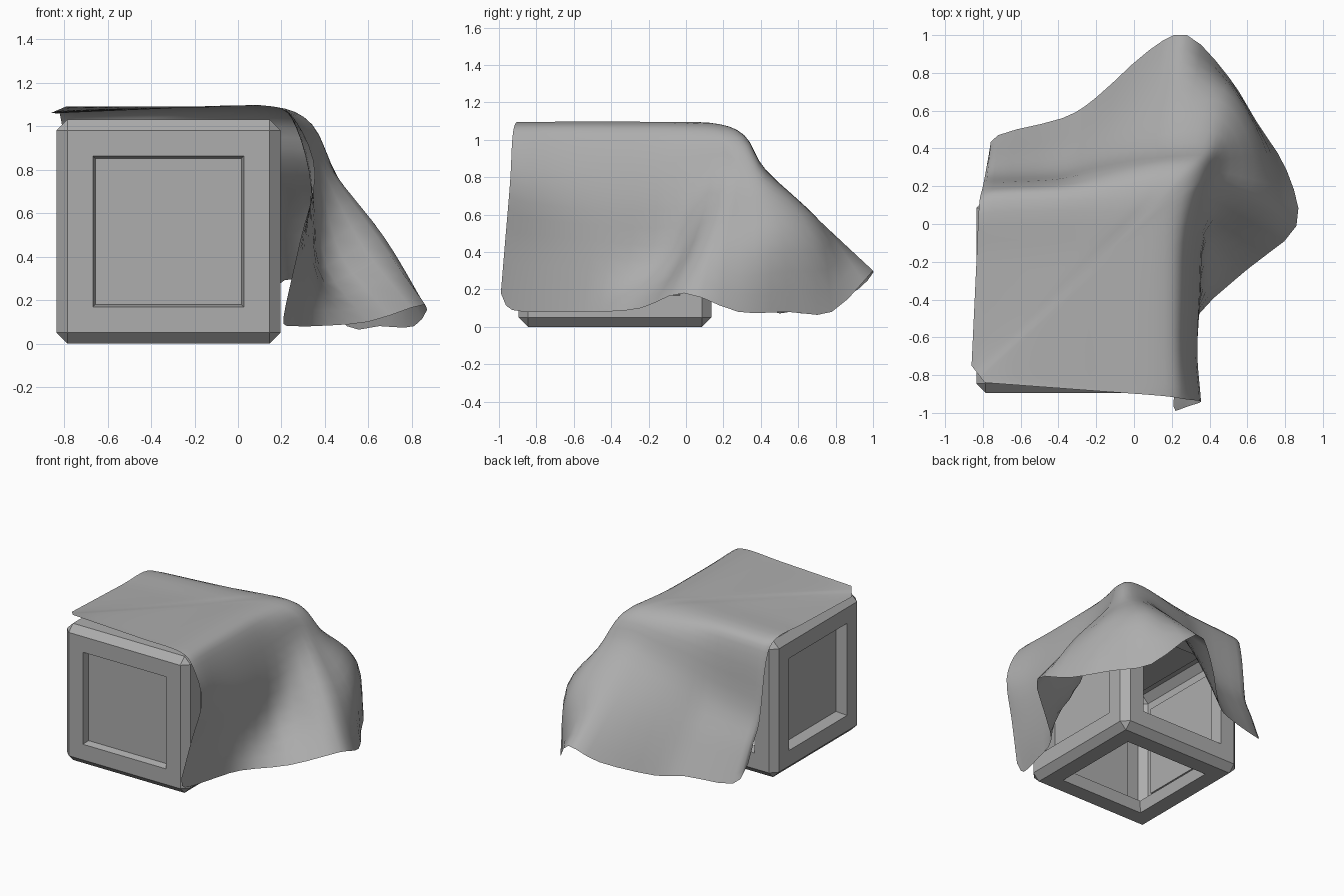
import bpy, bmesh
from mathutils import Vector

old = bpy.data.objects.get("Cube")
if old:
    bpy.data.objects.remove(old, do_unlink=True)


def make_material(name, value):
    mat = bpy.data.materials.new(name)
    mat.use_nodes = True
    color = (value, value, value, 1)
    mat.diffuse_color = color
    mat.node_tree.nodes["Principled BSDF"].inputs["Base Color"].default_value = color
    return mat


def add_object(name, bm, mat, smooth):
    mesh = bpy.data.meshes.new(name)
    bm.to_mesh(mesh)
    bm.free()
    mesh.materials.append(mat)
    for face in mesh.polygons:
        face.use_smooth = smooth
    obj = bpy.data.objects.new(name, mesh)
    bpy.context.scene.collection.objects.link(obj)
    return obj


def catmull(points, steps):
    """Smooth curve through all the points."""
    padded = [2 * points[0] - points[1]] + points + [2 * points[-1] - points[-2]]
    curve = []
    for a, b, c, d in zip(padded, padded[1:], padded[2:], padded[3:]):
        for k in range(steps):
            t = k / steps
            curve.append(0.5 * (2 * b + (c - a) * t + (2 * a - 5 * b + 4 * c - d) * t ** 2
                                + (3 * b - a - 3 * c + d) * t ** 3))
    return curve + [points[-1].copy()]


def between(a, b, across, down):
    """Point between a and b with separate sideways and vertical progress."""
    point = a.lerp(b, across)
    point.z = a.z + (b.z - a.z) * down
    return point


grey = make_material("plain grey", 0.42)

# Crate: chamfered hollow cube with a framed recess on every side
bm = bmesh.new()
bmesh.ops.create_cube(bm, size=1.03)
bmesh.ops.bevel(bm, geom=bm.edges[:], offset=0.05, segments=1, affect='EDGES')
sides = [f for f in bm.faces if f.calc_area() > 0.5]
bmesh.ops.inset_individual(bm, faces=sides, thickness=0.118, use_even_offset=True)
for side in sides:
    depth = 0.05 if side.normal.y < -0.9 else 0.085
    bmesh.ops.inset_individual(bm, faces=[side], thickness=0.012, depth=-depth,
                               use_even_offset=True)
# The back and the underside are open frames
bm.normal_update()
openings = [f for f in sides if f.normal.y > 0.9 or f.normal.z < -0.9]
bmesh.ops.delete(bm, geom=openings, context='FACES_ONLY')
bmesh.ops.translate(bm, verts=bm.verts[:], vec=(-0.32, -0.38, 0.515))
add_object("crate", bm, grey, False)

# Cloth stations: rim x, y on the lid, a point halfway down, the hem, and fullness below
stations = [
    ((.15, -.91), (.355, -.94, .78), (.22, -.99, .18), 0),
    ((.16, -.85), (.35, -.88, .75), (.21, -.93, .09), 0),
    ((.16, -.65), (.335, -.68, .72), (.27, -.7, .08), 0),
    ((.16, -.4), (.345, -.38, .7), (.35, -.47, .08), -.1),
    ((.16, -.15), (.36, -.05, .72), (.6, -.24, .1), -.3),
    ((.16, .05), (.42, .2, .8), (.86, -.01, .18), 0),
    ((.16, .1), (.46, .3, .76), (.81, .28, .08), .15),
    ((.15, .12), (.45, .4, .77), (.65, .54, .08), .35),
    ((.13, .13), (.37, .43, .82), (.5, .78, .08), .3),
    ((.08, .13), (.2, .42, .84), (.28, 1, .3), 0),
    ((0, .13), (.02, .4, .78), (.08, .92, .2), 0),
    ((-.2, .13), (-.22, .34, .7), (-.2, .67, .08), 0),
    ((-.42, .13), (-.42, .28, .6), (-.38, .56, .08), 0),
    ((-.75, .12), (-.74, .26, .55), (-.72, .47, .08), 0),
    ((-.82, .1), (-.79, .25, .5), (-.77, .36, .2), 0),
]
TOP = 1.09
front_tip, side_tip = Vector((-.79, -.84, TOP)), Vector((-.86, -.75, 1.06))

# Each rib runs from the free corner across the lid, over the rim, down to the hem
ribs = []
last = len(stations) - 1
for i, ((rx, ry), middle, hem, fullness) in enumerate(stations):
    start = front_tip.lerp(side_tip, i / last)
    rim = Vector((rx, ry, TOP + .04 * min(rx, 0)))
    middle, hem = Vector(middle), Vector(hem)
    knee = between(rim, middle, .6, .25)
    low = between(middle, hem, .5 + fullness, .5 - .3 * fullness)
    rib = [start, start.lerp(rim, .33), start.lerp(rim, .67), rim, knee, middle, low, hem]
    ribs.append(catmull(rib, 4))

# Draped cloth: smooth sheet through the ribs
columns = [catmull(list(row), 3) for row in zip(*ribs)]
bm = bmesh.new()
grid = [[bm.verts.new(p) for p in column] for column in columns]
for near, far in zip(grid, grid[1:]):
    for a, b, c, d in zip(near, far, far[1:], near[1:]):
        bm.faces.new((a, b, c, d))
bmesh.ops.recalc_face_normals(bm, faces=bm.faces[:])
if sum(f.normal.z * f.calc_area() for f in bm.faces) < 0:
    bmesh.ops.reverse_faces(bm, faces=bm.faces[:])
add_object("draped_cloth", bm, grey, True)
